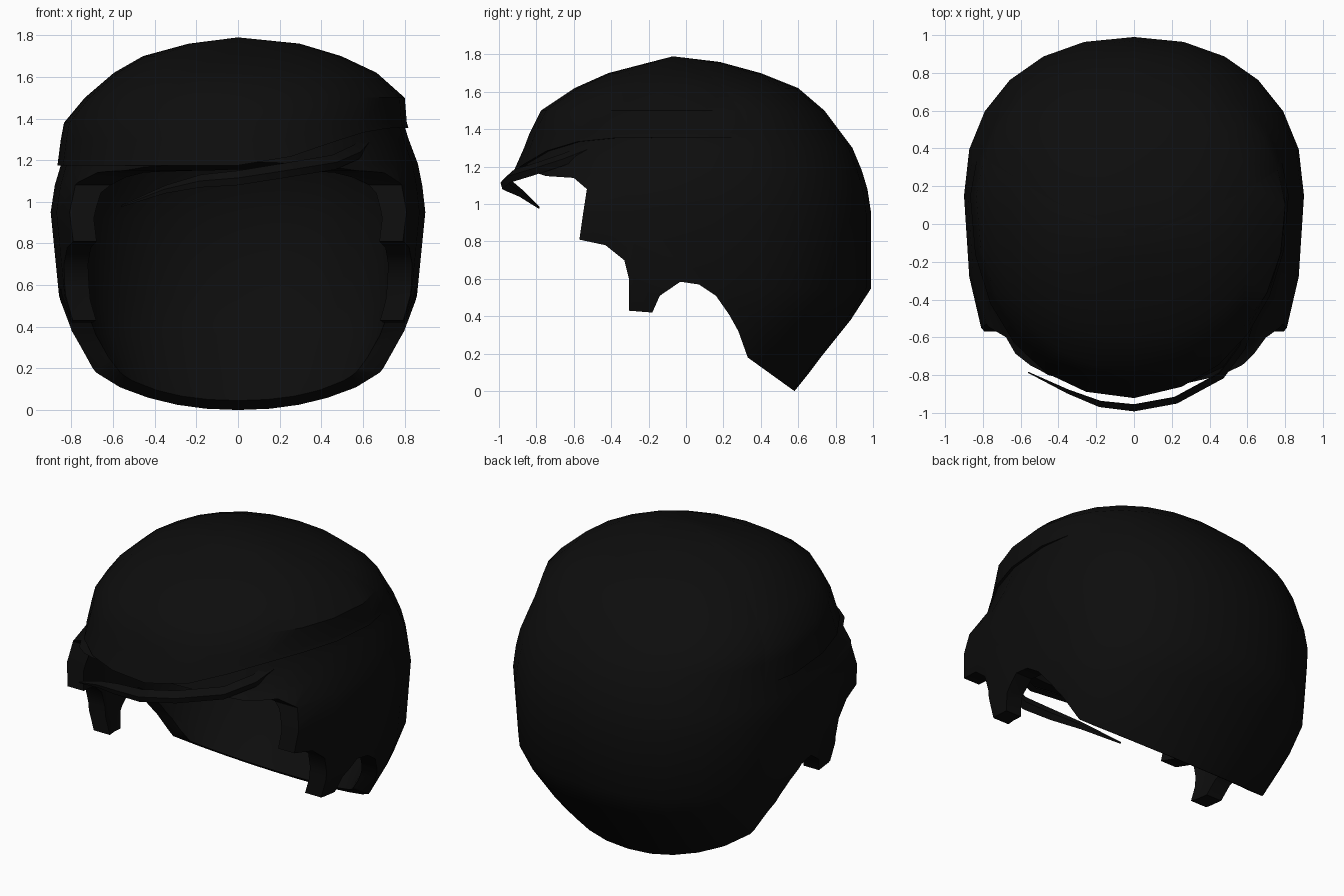
import bpy, bmesh, math
from mathutils import Vector

cube = bpy.data.objects.get("Cube")
if cube:
    bpy.data.objects.remove(cube, do_unlink=True)

black = bpy.data.materials.new("soft_black")
black.use_nodes = True
black.diffuse_color = (0.004, 0.004, 0.004, 1)
black.node_tree.nodes["Principled BSDF"].inputs["Base Color"].default_value = black.diffuse_color

SEGMENTS = 24
APEX = Vector((0, -0.07, 1.79))
# Head rings: height, front y, back y, right half width, left half width
RINGS = [
    (-0.1, -1.1, 0.5, 0.4, 0.4),
    (0.0, -1.2, 0.58, 0.52, 0.52),
    (0.1, -1.3, 0.66, 0.64, 0.64),
    (0.18, -1.32, 0.72, 0.71, 0.71),
    (0.38, -1.32, 0.88, 0.81, 0.81),
    (0.55, -1.32, 0.99, 0.86, 0.86),
    (0.95, -1.32, 0.99, 0.9, 0.9),
    (1.08, -1.2, 0.97, 0.88, 0.885),
    (1.18, -0.89, 0.94, 0.85, 0.865),
    (1.3, -0.85, 0.89, 0.835, 0.82),
    (1.38, -0.82, 0.83, 0.82, 0.795),
    (1.5, -0.76, 0.74, 0.72, 0.785),
    (1.62, -0.58, 0.6, 0.58, 0.65),
    (1.7, -0.4, 0.4, 0.44, 0.48),
    (1.76, -0.17, 0.18, 0.22, 0.28),
]


def ring_at(z):
    for a, b in zip(RINGS, RINGS[1:]):
        if z <= b[0]:
            t = (z - a[0]) / (b[0] - a[0])
            return [p + (q - p) * t for p, q in zip(a, b)][1:]
    return RINGS[-1][1:]


def head_point(z, angle, grow=0.0):
    """Point on a rounded, egg-shaped horizontal section of the head."""
    front, back, right, left = ring_at(z)
    mid = 0.15 if z < 1.4 else 0.15 - 0.18 * (z - 1.4) / 0.36
    c, s = math.cos(angle), math.sin(angle)
    rx = max((left if c > 0 else right) + grow, 0.02)
    ry = max((back - mid if s > 0 else mid - front) + grow, 0.02)
    bend = lambda v: math.copysign(abs(v) ** (2 / 2.2), v) if abs(v) > 1e-6 else 0
    return Vector((rx * bend(c), mid + ry * bend(s), z))


def finish(name, bm, smooth=True):
    bmesh.ops.recalc_face_normals(bm, faces=bm.faces)
    mesh = bpy.data.meshes.new(name)
    bm.to_mesh(mesh)
    bm.free()
    mesh.materials.append(black)
    obj = bpy.data.objects.new(name, mesh)
    bpy.context.collection.objects.link(obj)
    if smooth:
        shade(obj)
    return obj


def shade(obj):
    bpy.ops.object.select_all(action='DESELECT')
    obj.select_set(True)
    bpy.context.view_layer.objects.active = obj
    bpy.ops.object.shade_smooth_by_angle(angle=math.radians(40))


def loft(rows, apex=None, floor=False, closed=True):
    """Skin rows of points, with optional point at the top and flat floor."""
    bm = bmesh.new()
    rows = [[bm.verts.new(p) for p in row] for row in rows]
    n = len(rows[0])
    for low, high in zip(rows, rows[1:]):
        for i in range(n if closed else n - 1):
            j = (i + 1) % n
            bm.faces.new((low[i], low[j], high[j], high[i]))
    if apex is not None:
        tip = bm.verts.new(apex)
        for i in range(n):
            bm.faces.new((rows[-1][i], rows[-1][(i + 1) % n], tip))
    if floor:
        bm.faces.new(rows[0][::-1])
    return bm


angles = [2 * math.pi * i / SEGMENTS for i in range(SEGMENTS)]


def head_solid(name, grow, drop):
    sink = lambda z: Vector((0, 0, -drop * max(z / 1.79, 0) ** 4 - drop / 6))
    if drop == 0:
        sink = lambda z: Vector()
    rows = [[head_point(r[0], a, grow) + sink(r[0]) for a in angles] for r in RINGS]
    return finish(name, loft(rows, APEX + sink(APEX.z), True), False)


# Main hair: hollow shell trimmed to the hairline seen from the side
hair = head_solid("main_hair", 0.0, 0.0)
hollow = head_solid("hollow_cutter", -0.115, 0.12)
HAIRLINE = [
    (0.58, 0), (0.33, 0.18), (0.28, 0.32), (0.23, 0.41), (0.16, 0.51),
    (0.07, 0.57), (-0.03, 0.585), (-0.14, 0.51), (-0.18, 0.42), (-0.305, 0.43),
    (-0.305, 0.6), (-0.33, 0.7), (-0.43, 0.78), (-0.57, 0.81), (-0.55, 0.95),
    (-0.53, 1.08), (-0.6, 1.14), (-0.75, 1.15), (-0.87, 1.19),
    (-1.5, 1.21), (-1.5, 2), (1.3, 2), (1.3, 0),
]
bm = bmesh.new()
side = bm.faces.new([bm.verts.new((-1.2, y, z)) for y, z in HAIRLINE])
made = bmesh.ops.extrude_face_region(bm, geom=[side])
bmesh.ops.translate(bm, vec=(2.4, 0, 0),
                    verts=[v for v in made["geom"] if isinstance(v, bmesh.types.BMVert)])
trim = finish("hairline_cutter", bm, False)

bpy.context.view_layer.objects.active = hair
for cutter, kind in ((hollow, 'DIFFERENCE'), (trim, 'INTERSECT')):
    cutter.hide_render = True
    mod = hair.modifiers.new(kind.title(), 'BOOLEAN')
    mod.operation, mod.object, mod.solver = kind, cutter, 'EXACT'
    bpy.ops.object.modifier_apply(modifier=mod.name)
    bpy.data.objects.remove(cutter, do_unlink=True)
shade(hair)


# Swept fringe: raised layer whose lower edge climbs to the left and sinks in behind
def edge_height(a):
    t = min(max(head_point(1.2, a).x / 0.8, 0), 1)
    return 1.175 + 0.18 * t * t * (3 - 2 * t)


def lift(a):
    y = head_point(1.2, a).y
    return 0.016 - 0.05 * min(max((y - 0.25) / 0.4, 0), 1)


levels = [r[0] for r in RINGS if r[0] > 1.2]
rows = [[head_point(edge_height(a), a, lift(a) - 0.05) for a in angles],
        [head_point(edge_height(a), a, lift(a)) for a in angles]]
for i, z in enumerate(levels):
    rows.append([head_point(max(z, edge_height(a) + 0.012 * (i + 1)), a, lift(a))
                 for a in angles])
finish("swept_fringe", loft(rows, APEX))

# Loose lock: thin tapered strand curving across the forehead
PATH = [(-0.56, -0.785, 0.98), (-0.35, -0.885, 1.06), (-0.18, -0.95, 1.1),
        (0, -0.97, 1.115), (0.22, -0.93, 1.15), (0.46, -0.8, 1.19),
        (0.57, -0.65, 1.24), (0.62, -0.5, 1.3)]
path = [Vector(p) for p in PATH]
rows = []
for i, p in enumerate(path):
    along = path[min(i + 1, len(path) - 1)] - path[max(i - 1, 0)]
    out = along.cross(Vector((0, 0, 1))).normalized()
    size = 0.15 + 0.85 * math.sin(math.pi * min(i / 6, 0.5))
    up = Vector((0, 0, 0.035 * size)) - out * 0.012 * size
    rows.append([p + up, p + out * 0.022 * size, p - up, p - out * 0.016 * size])
bm = loft(rows, floor=True)
bm.verts.ensure_lookup_table()
bm.faces.new(bm.verts[-4:])
finish("loose_lock", bm)
